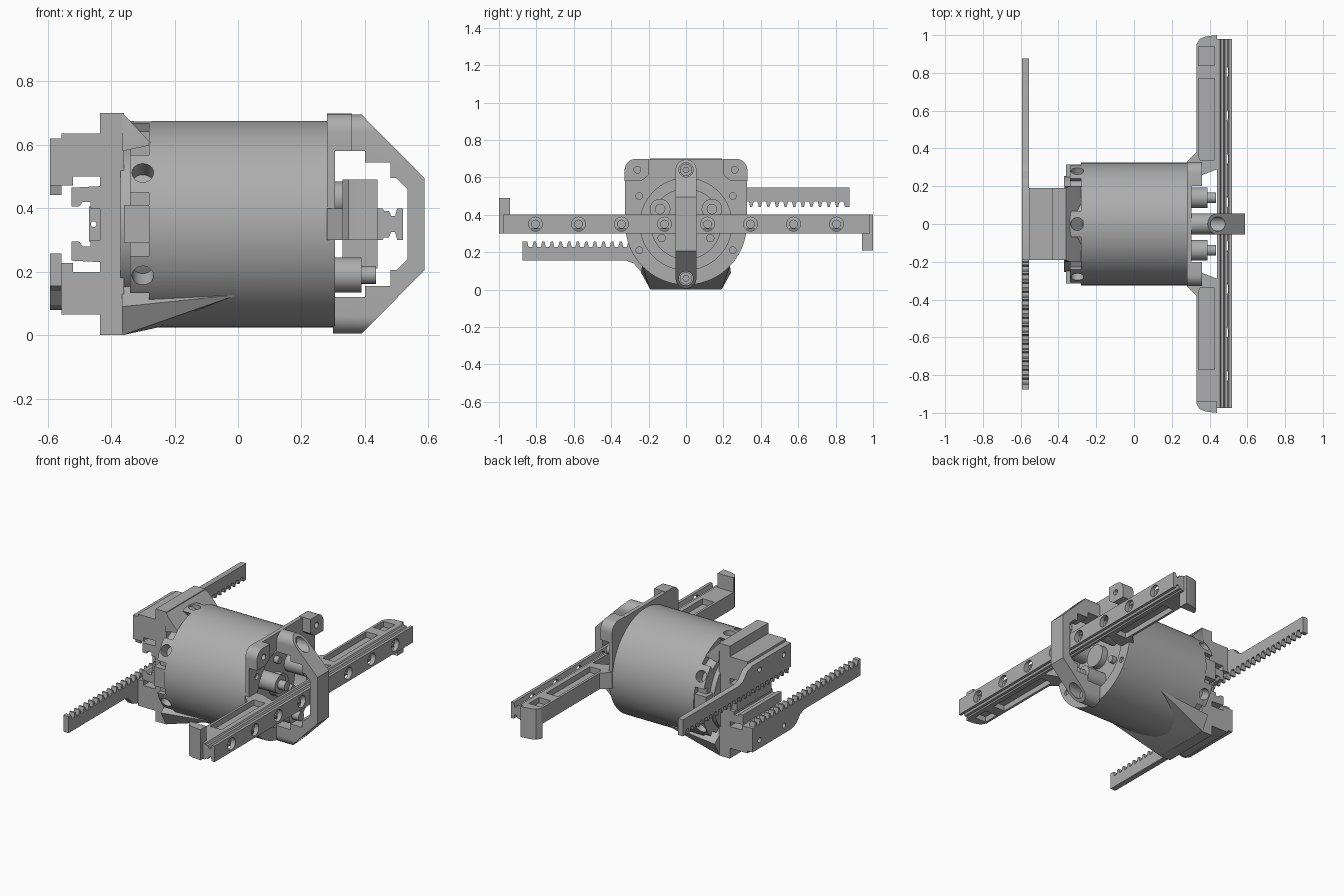
import bpy, bmesh, math
from mathutils import Vector, Matrix

if "Cube" in bpy.data.objects:
    bpy.data.objects.remove(bpy.data.objects["Cube"])

GREY = bpy.data.materials.new("machined_grey")
GREY.use_nodes = True
GREY.diffuse_color = (0.42, 0.42, 0.42, 1)
GREY.node_tree.nodes["Principled BSDF"].inputs["Base Color"].default_value = (0.42, 0.42, 0.42, 1)
MID = 0.35      # height of the main axis
R = 0.325       # housing radius


def finish(name, bm):
    bmesh.ops.recalc_face_normals(bm, faces=bm.faces)
    me = bpy.data.meshes.new(name)
    bm.to_mesh(me)
    bm.free()
    me.materials.append(GREY)
    ob = bpy.data.objects.new(name, me)
    bpy.context.collection.objects.link(ob)
    return ob


def prism(name, pts, axis, a, b):
    """Extrude a 2D outline along an axis from a to b."""
    place = {"x": lambda p, t: (t, p[0], p[1]),
             "y": lambda p, t: (p[0], t, p[1]),
             "z": lambda p, t: (p[0], p[1], t)}[axis]
    bm = bmesh.new()
    face = bm.faces.new([bm.verts.new(place(p, a)) for p in pts])
    ext = bmesh.ops.extrude_face_region(bm, geom=[face])
    move = Vector(place((0, 0), b)) - Vector(place((0, 0), a))
    bmesh.ops.translate(bm, vec=move, verts=[v for v in ext["geom"] if isinstance(v, bmesh.types.BMVert)])
    return finish(name, bm)


def box(name, x, y, z):
    return prism(name, [(x[0], y[0]), (x[1], y[0]), (x[1], y[1]), (x[0], y[1])], "z", *z)


def arc(cx, cy, r, start, end, n):
    return [(cx + r * math.cos(math.radians(start + (end - start) * i / n)),
             cy + r * math.sin(math.radians(start + (end - start) * i / n))) for i in range(n + 1)]


def rod(name, y, z, r, a, b, n=32):
    return prism(name, arc(y, z, r, 0, 360, n)[:-1], "x", a, b)


def cut(ob, cutters, op="DIFFERENCE"):
    """Apply booleans and discard the cutters."""
    for c in cutters:
        mod = ob.modifiers.new("cut", "BOOLEAN")
        mod.object, mod.operation, mod.solver = c, op, "EXACT"
    dg = bpy.context.evaluated_depsgraph_get()
    dg.update()
    me = bpy.data.meshes.new_from_object(ob.evaluated_get(dg))
    ob.modifiers.clear()
    ob.data = me
    for c in cutters:
        bpy.data.objects.remove(c)
    return ob


def spin(ob, degrees):
    """Turn a mesh about the main axis."""
    pivot = Matrix.Translation((0, 0, MID))
    ob.data.transform(pivot @ Matrix.Rotation(math.radians(degrees), 4, "X") @ pivot.inverted())
    return ob


def hull(name, pts):
    bm = bmesh.new()
    for p in pts:
        bm.verts.new(p)
    bmesh.ops.convex_hull(bm, input=bm.verts)
    return finish(name, bm)


# Housing: recessed front, notched back rim with radial holes
tools = [rod("recess", 0, MID, 0.245, 0.12, 0.4, 64)]
for k in range(6):
    tools.append(spin(box("notch", (-0.4, -0.28), (0.28, 0.4), (MID - 0.1, MID + 0.1)), 60 * k))
    hole = prism("hole", arc(-0.3, 0, 0.034, 0, 360, 24)[:-1], "z", 0.57, 0.75)
    tools.append(spin(hole, 60 * k))
cut(rod("housing", 0, MID, R, -0.34, 0.29, 96), tools)
rod("back_core", 0, MID, 0.255, -0.37, -0.27, 64)
for s in (0, 180):
    spin(box("side_tab", (-0.36, -0.275), (0.2, 0.315), (0.29, 0.41)), s)

# Front flange with raised corner lugs
flange_line = arc(0, MID, R, 180, 360, 40) + arc(0.27, 0.64, 0.055, 0, 90, 6) + arc(-0.27, 0.64, 0.055, 90, 180, 6)
holes = [rod("bore", 0, MID, 0.245, 0.2, 0.4, 64)]
holes += [rod("bolt_hole", s * 0.25, z, 0.018, 0.2, 0.4, 16) for s in (-1, 1) for z in (0.21, 0.5)]
cut(prism("front_flange", flange_line, "x", 0.28, 0.305), holes)
for s in (-1, 1):
    pts = arc(0.27, 0.64, 0.058, 0, 90, 8) + [(0.2, 0.698), (0.2, 0.61), (0.24, 0.58), (0.328, 0.58)]
    lug = prism("corner_lug", [(s * y, z) for y, z in pts], "x", 0.28, 0.36)
    cut(lug, [rod("lug_hole", s * 0.26, 0.64, 0.018, 0.2, 0.4, 16)])

# Drive parts inside the recess
rod("hub", 0, MID, 0.07, 0.1, 0.3)
rod("hub_plate", 0, MID, 0.19, 0.1, 0.26, 48)
for k in range(3):
    spin(rod("post", 0, MID - 0.16, 0.055, 0.1, 0.39), 120 * k)
    spin(rod("post_screw", 0, MID - 0.16, 0.028, 0.38, 0.435, 20), 120 * k)
    spin(rod("small_screw", 0, MID + 0.15, 0.022, 0.1, 0.29, 16), 120 * k)

# Back mounting plate and its flares onto the housing
box("back_plate", (-0.435, -0.36), (-0.19, 0.19), (0, 0.7))
hull("upper_flare", [(x, s * y, z) for s in (-1, 1) for x, y, z in
     ((-0.365, 0.19, 0.7), (-0.365, 0.2, 0.58), (-0.27, 0.2, 0.6), (-0.34, 0.2, 0.675))])
hull("lower_flare", [(x, s * y, z) for s in (-1, 1) for x, y, z in
     ((-0.365, 0.19, 0), (-0.365, 0.24, 0.09), (0, 0.235, 0.128), (-0.25, 0.06, 0.025), (-0.365, 0.1, 0.2))])

# Rack guides and toothed racks, the second of each turned half a circle
teeth = []
pitch = 0.046
for i in range(23):
    y = 0.86 - pitch * i
    teeth += [(y, 0.442), (y - 0.011, 0.442), (y - 0.018, 0.472), (y - 0.038, 0.472)]
rack_line = [(-0.19, 0.62), (0.19, 0.62), (0.24, 0.605), (0.28, 0.56), (0.32, 0.545), (0.875, 0.545), (0.875, 0.442)]
for turn in (0, 180):
    guide = [(-0.43, 0.635), (-0.557, 0.635), (-0.557, 0.472), (-0.52, 0.472), (-0.52, 0.5), (-0.43, 0.5)]
    block = prism("rack_guide", guide, "y", -0.19, 0.19)
    spin(block, turn)
    rack = prism("toothed_rack", rack_line + teeth + [(-0.19, 0.472)], "x", -0.592, -0.556)
    cut(rack, [rod("rack_hole", y, 0.57, 0.016, -0.65, -0.5, 16) for y in (-0.12, 0.12)])
    spin(rack, turn)
    jaw = [(-0.43, 0.47), (-0.525, 0.465), (-0.525, 0.405), (-0.5, 0.405), (-0.49, 0.42),
           (-0.465, 0.42), (-0.465, 0.4), (-0.43, 0.4)]
    spin(prism("guide_jaw", jaw, "y", -0.19, 0.19), turn)
web = box("guide_web", (-0.47, -0.43), (-0.17, 0.17), (0.295, 0.405))
cut(web, [prism("web_hole", arc(-0.455, MID, 0.009, 0, 360, 16)[:-1], "y", -0.3, 0.3)])

# Linear rail with side grooves and counterbored holes
half = [(0.44, 0.4), (0.455, 0.4), (0.46, 0.392), (0.475, 0.392), (0.483, 0.375), (0.495, 0.375), (0.502, 0.4), (0.52, 0.4)]
rail = prism("linear_rail", half + [(x, 2 * MID - z) for x, z in reversed(half)], "y", -0.975, 0.98)
tools = []
for i in range(8):
    y = -0.805 + 0.23 * i
    tools += [rod("counterbore", y, MID, 0.037, 0.49, 0.6, 24), rod("through", y, MID, 0.021, 0.4, 0.6, 20)]
cut(rail, tools)

# Rail arms: pocketed beam, gusset to the housing, end hook
for s in (-1, 1):
    def outline(pts):
        return [(x, s * y) for x, y in pts]
    tip = [(0.44, 1.0), (0.38, 0.993), (0.348, 0.98), (0.33, 0.95)]
    arm = prism("rail_arm", outline([(0.33, 0.3), (0.44, 0.3)] + tip), "z", 0.3, 0.4)
    tools = []
    for a, b in ((0.34, 0.77), (0.84, 0.975)):
        for z in ((0.365, 0.45), (0.25, 0.335)):
            if b < 0.9 or (z[0] > MID) == (s > 0):
                tools.append(box("pocket", (0.345, 0.425), sorted((s * a, s * b)), z))
    cut(arm, tools)
    gusset = [(0.28, 0.25), (0.28, 0.33), (0.33, 0.38), (0.35, 0.34), (0.44, 0.34), (0.44, 0.29), (0.35, 0.255)]
    prism("arm_gusset", outline(gusset), "z", 0.3, 0.4)
    prism("end_hook", outline([(0.33, 0.94), (0.44, 0.94)] + tip), "z",
          0.21 if s > 0 else 0.3, 0.4 if s > 0 else 0.49)

# Bridge bracket over the rail, rounded at both ends
upper = [(0.3, 0.58), (0.4, 0.58), (0.4, 0.545), (0.48, 0.545), (0.48, 0.495), (0.5, 0.495), (0.535, 0.46)]
outer = [(0.3, 0.695), (0.39, 0.695), (0.588, 0.495)]
flip = lambda pts: [(x, 2 * MID - z) for x, z in reversed(pts)]
bridge = prism("bridge_bracket", upper + flip(upper) + flip(outer)[::-1] + outer[::-1], "y", -0.056, 0.056)
stadium = arc(0, 0.639, 0.056, 0, 180, 20) + arc(0, 0.061, 0.056, 180, 360, 20)
cut(bridge, [prism("stadium", stadium, "x", 0.2, 0.7)], "INTERSECT")
tools = []
for z in (0.64, 0.06):
    tools += [rod("counterbore", 0, z, 0.038, 0.36, 0.7), rod("through", 0, z, 0.02, 0.2, 0.7, 20)]
cut(bridge, tools)
for z in (0.64, 0.06):
    cut(rod("bracket_screw", 0, z, 0.033, 0.35, 0.385), [rod("socket", 0, z, 0.016, 0.365, 0.4, 6)])

# Smooth the round surfaces while keeping edges crisp
bpy.ops.object.select_all(action="DESELECT")
for ob in bpy.context.collection.objects:
    if ob.type == "MESH" and GREY.name in ob.data.materials:
        ob.select_set(True)
        bpy.context.view_layer.objects.active = ob
bpy.ops.object.shade_smooth_by_angle(angle=math.radians(25))
